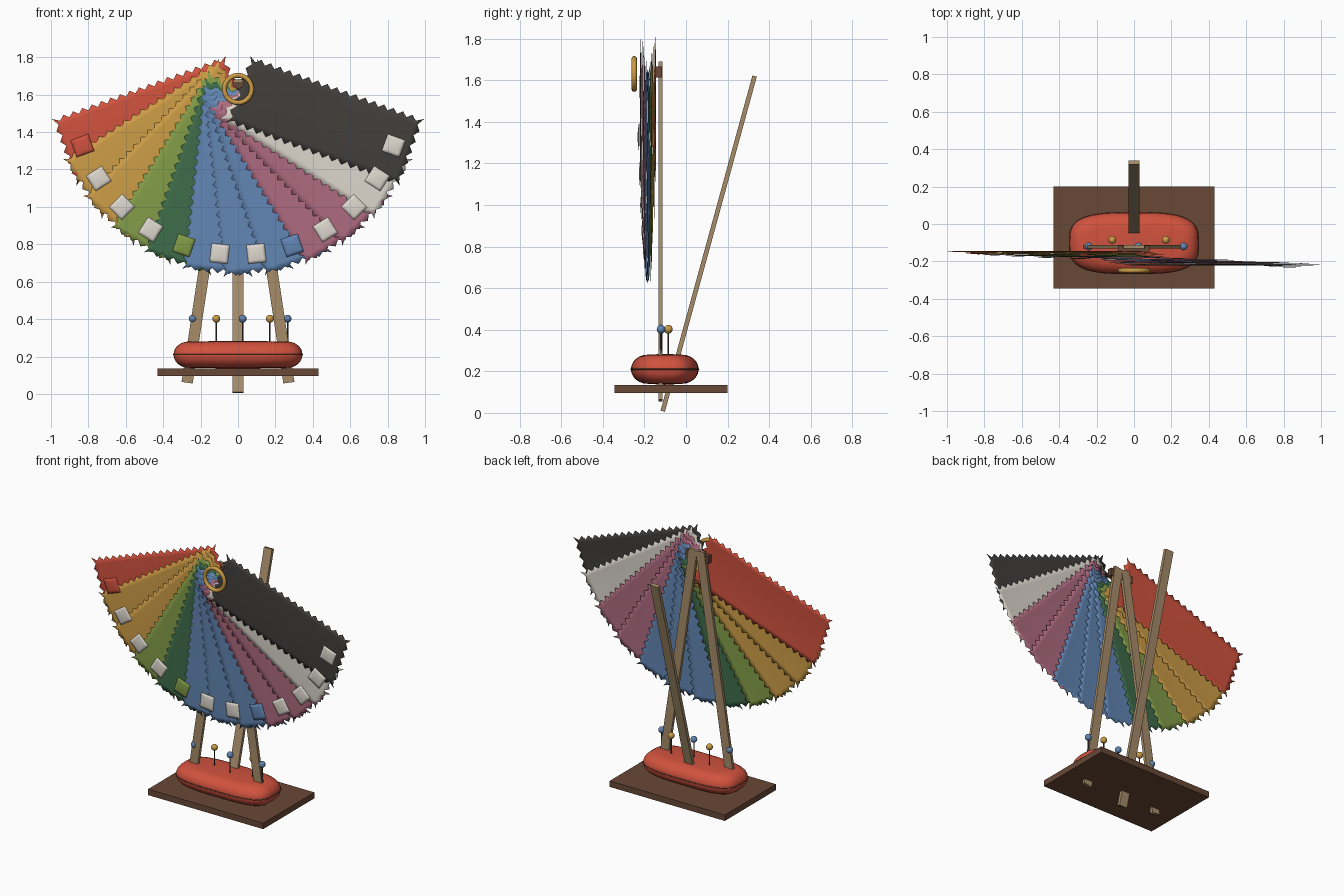
import bpy, bmesh, math
from mathutils import Vector, Matrix

if "Cube" in bpy.data.objects:
    bpy.data.objects.remove(bpy.data.objects["Cube"])


def mat(name, r, g, b):
    m = bpy.data.materials.new(name)
    lin = [((c / 255 + 0.055) / 1.055) ** 2.4 for c in (r, g, b)]
    m.diffuse_color = (*lin, 1)
    m.use_nodes = True
    m.node_tree.nodes["Principled BSDF"].inputs["Base Color"].default_value = m.diffuse_color
    return m


RED = mat("red", 208, 82, 62)
GOLD = mat("gold", 204, 156, 70)
LIME = mat("leaf green", 130, 156, 72)
GREEN = mat("dark green", 62, 108, 74)
BLUE = mat("blue", 98, 134, 180)
MAUVE = mat("mauve", 176, 108, 130)
WHITE = mat("off white", 222, 216, 206)
DARK = mat("charcoal", 66, 63, 60)
TAN = mat("tan wood", 166, 140, 106)
BROWN = mat("dark brown wood", 104, 72, 54)


def finish(bm, name, material, angle=40):
    bmesh.ops.recalc_face_normals(bm, faces=bm.faces)
    me = bpy.data.meshes.new(name)
    bm.to_mesh(me)
    bm.free()
    me.materials.append(material)
    ob = bpy.data.objects.new(name, me)
    bpy.context.collection.objects.link(ob)
    bpy.ops.object.select_all(action='DESELECT')
    ob.select_set(True)
    bpy.context.view_layer.objects.active = ob
    bpy.ops.object.shade_smooth_by_angle(angle=math.radians(angle))
    return ob


def box(name, centre, size, material):
    bm = bmesh.new()
    bmesh.ops.create_cube(bm, size=1, matrix=Matrix.Translation(centre) @ Matrix.Diagonal((*size, 1)))
    return finish(bm, name, material)


def beam(name, p0, p1, w, d, material):
    p0, p1 = Vector(p0), Vector(p1)
    z = (p1 - p0).normalized()
    x = (Vector((1, 0, 0)) - z * z.x).normalized()
    rot = Matrix((x, z.cross(x), z)).transposed().to_4x4()
    bm = bmesh.new()
    bmesh.ops.create_cube(bm, size=1, matrix=Matrix.Translation((p0 + p1) / 2) @ rot
                          @ Matrix.Diagonal((w, d, (p1 - p0).length, 1)))
    return finish(bm, name, material)


def sheet(name, nu, nv, place, thickness, material):
    """Grid of nu x nv cells, placed by a function of the indices, given a thickness."""
    bm = bmesh.new()
    g = [[bm.verts.new(place(i, j)) for i in range(nu + 1)] for j in range(nv + 1)]
    for j in range(nv):
        for i in range(nu):
            bm.faces.new((g[j][i], g[j][i + 1], g[j + 1][i + 1], g[j + 1][i]))
    ob = finish(bm, name, material)
    s = ob.modifiers.new("thickness", 'SOLIDIFY')
    s.thickness = thickness
    s.offset = 0
    return ob


# Base board
box("base_board", (0, -0.0725, 0.115), (0.86, 0.545, 0.04), BROWN)

# Easel legs and crossbar
for side, label in ((-1, "left"), (1, "right")):
    beam(f"front_leg_{label}", (side * 0.272, -0.122, 0.06), (side * 0.026, -0.122, 1.685), 0.06, 0.02, TAN)
beam("back_leg", (0, -0.112, 0.008), (0, 0.33, 1.62), 0.06, 0.022, TAN)
box("crossbar", (0, -0.132, 1.64), (0.17, 0.032, 0.052), BROWN)


# Pincushion: rounded oblong lofted from shrinking outlines
def outline(inset, z, n=64):
    pts = []
    for k in range(n):
        a = 2 * math.pi * k / n
        c, s = math.cos(a), math.sin(a)
        pts.append(((0.345 - inset) * math.copysign(abs(c) ** 0.62, c),
                    -0.102 + (0.163 - inset) * math.copysign(abs(s) ** 0.62, s), z))
    return pts


bm = bmesh.new()
rings = []
for k in range(13):
    t = math.radians(-90 + 15 * k)
    rings.append([bm.verts.new(p) for p in outline(0.08 * (1 - math.cos(t)), 0.21 + 0.07 * math.sin(t))])
for a, b in zip(rings, rings[1:]):
    for k in range(64):
        m = (k + 1) % 64
        bm.faces.new((a[k], a[m], b[m], b[k]))
for ring, z in ((rings[0], 0.135), (rings[-1], 0.284)):
    tip = bm.verts.new((0, -0.102, z))
    for k in range(64):
        bm.faces.new((ring[k], ring[(k + 1) % 64], tip))
finish(bm, "pincushion", RED, 60)

# Seam cord round the cushion
cu = bpy.data.curves.new("cushion_seam", 'CURVE')
cu.dimensions = '3D'
cu.bevel_depth = 0.003
cu.bevel_resolution = 1
sp = cu.splines.new('POLY')
pts = outline(0, 0.21)
sp.points.add(len(pts) - 1)
for p, q in zip(sp.points, pts):
    p.co = (*q, 1)
sp.use_cyclic_u = True
cu.materials.append(BROWN)
bpy.context.collection.objects.link(bpy.data.objects.new("cushion_seam", cu))

# Pins with round heads
for n, (x, y, m) in enumerate(((-0.242, -0.12, BLUE), (-0.116, -0.085, GOLD), (0.025, -0.12, BLUE),
                               (0.17, -0.085, GOLD), (0.265, -0.12, BLUE))):
    bm = bmesh.new()
    bmesh.ops.create_uvsphere(bm, u_segments=16, v_segments=10, radius=0.021,
                              matrix=Matrix.Translation((x, y, 0.402)))
    finish(bm, f"pin_head_{n + 1}", m, 60)
    bm = bmesh.new()
    bmesh.ops.create_cone(bm, cap_ends=True, segments=8, radius1=0.004, radius2=0.004, depth=0.15,
                          matrix=Matrix.Translation((x, y, 0.325)))
    finish(bm, f"pin_shaft_{n + 1}", DARK)

# Fan of pinked fabric swatches with small labels, back to front
PIVOT_Z, HALF, TOOTH, NU, NV = 1.63, 0.178, 0.012, 12, 36
START, END = 0.012, 0.978
swatches = [(RED, RED), (GOLD, WHITE), (GOLD, WHITE), (LIME, WHITE), (GREEN, LIME), (BLUE, WHITE),
            (BLUE, WHITE), (BLUE, BLUE), (MAUVE, WHITE), (MAUVE, WHITE), (WHITE, WHITE), (DARK, WHITE)]
for n, (cloth, label) in enumerate(swatches):
    a = math.radians(200 + n * 140 / 11)
    along = Vector((math.cos(a), 0, math.sin(a)))
    across = Vector((-math.sin(a), 0, math.cos(a)))
    origin = Vector((0, -0.145 - n * 0.0065, PIVOT_Z))

    def cloth_point(i, j):
        u, v = 2 * i / NU - 1, j / NV
        s, r = u * HALF, START + (END - START) * v
        if i in (0, NU):
            s += math.copysign(TOOTH, u) * (1 if j % 2 == 0 else -1)
        if j in (0, NV):
            r += (1 if j else -1) * TOOTH * (1 if i % 2 == 0 else -1)
        bulge = 0.0045 * (1 - u * u) + 0.001 * math.sin(9 * v)
        return origin + along * r + across * s + Vector((0, -bulge, 0))

    def label_point(i, j):
        u, v = i / 3 - 1, j / 3 - 1
        bulge = 0.011 + 0.005 * (1 - u * u) * (1 - v * v)
        return origin + along * (0.885 + 0.05 * v) + across * (0.048 * u) + Vector((0, -bulge, 0))

    sheet(f"fabric_swatch_{n + 1}", NU, NV, cloth_point, 0.0016, cloth)
    sheet(f"swatch_label_{n + 1}", 6, 6, label_point, 0.002, label)

# Binding ring
bpy.ops.mesh.primitive_torus_add(location=(0, -0.249, PIVOT_Z), rotation=(math.pi / 2, 0, 0),
                                 major_radius=0.073, minor_radius=0.013,
                                 major_segments=40, minor_segments=12)
ring = bpy.context.object
ring.name = "binding_ring"
ring.data.materials.append(GOLD)
bpy.ops.object.shade_smooth_by_angle(angle=math.radians(60))
